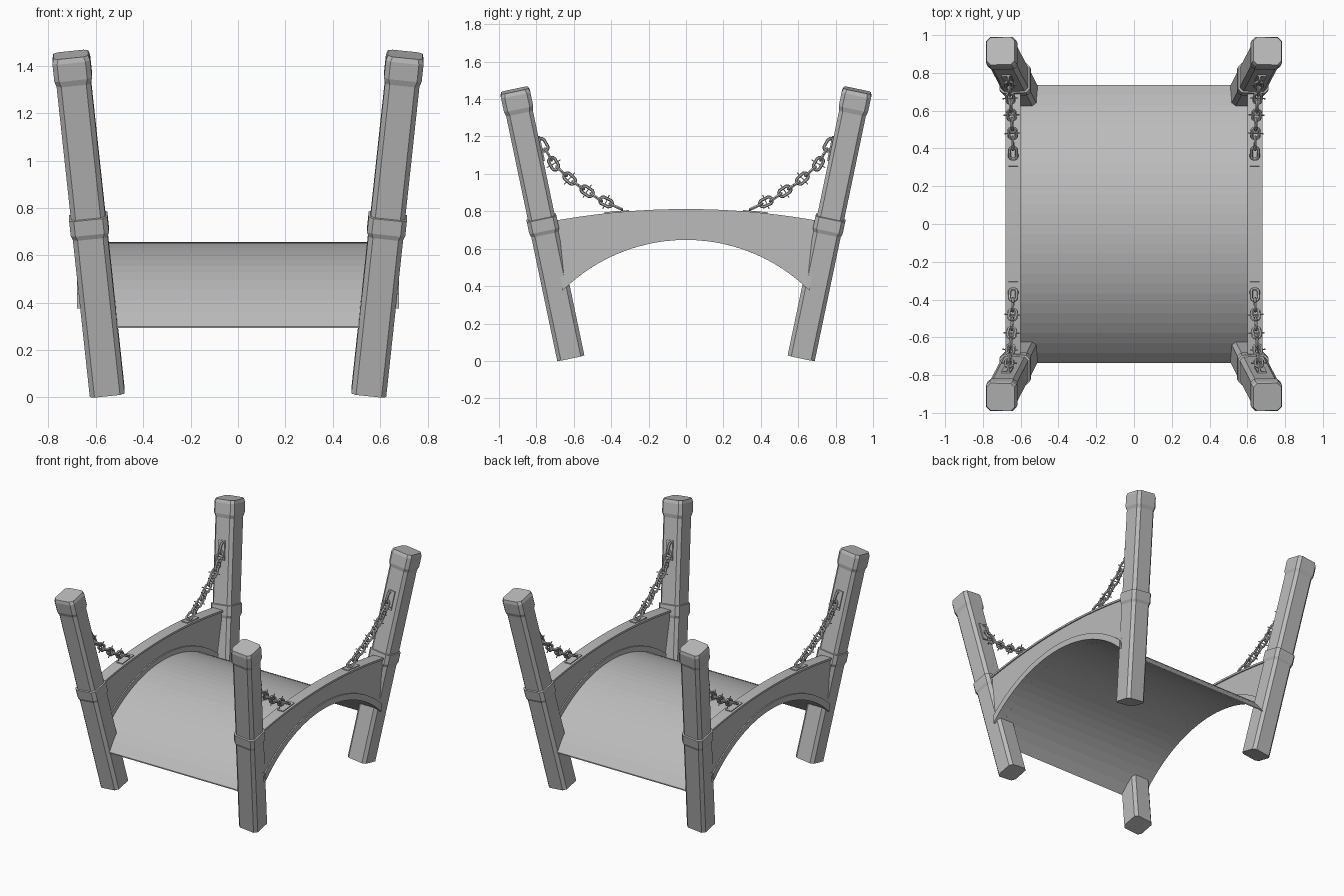
import bpy, bmesh, math
from mathutils import Vector, Matrix

cube = bpy.data.objects.get("Cube")
if cube:
    bpy.data.objects.remove(cube)

stone = bpy.data.materials.new("grey stone")
stone.use_nodes = True
GREY = (0.5, 0.5, 0.5, 1)
stone.diffuse_color = GREY
stone.node_tree.nodes["Principled BSDF"].inputs["Base Color"].default_value = GREY


def finish(bm, name, smooth=None):
    bmesh.ops.recalc_face_normals(bm, faces=bm.faces)
    me = bpy.data.meshes.new(name)
    bm.to_mesh(me)
    bm.free()
    me.materials.append(stone)
    ob = bpy.data.objects.new(name, me)
    bpy.context.collection.objects.link(ob)
    if smooth:
        bpy.ops.object.select_all(action='DESELECT')
        ob.select_set(True)
        bpy.context.view_layer.objects.active = ob
        bpy.ops.object.shade_smooth_by_angle(angle=math.radians(smooth))
    return ob


def loft(bm, rings, closed=False):
    """Skin a list of point rings; cap the ends unless the loop closes."""
    vs = [[bm.verts.new(p) for p in r] for r in rings]
    n = len(vs[0])
    for i in range(len(vs) if closed else len(vs) - 1):
        a, b = vs[i], vs[(i + 1) % len(vs)]
        for j in range(n):
            k = (j + 1) % n
            bm.faces.new((a[j], a[k], b[k], b[j]))
    if not closed:
        bm.faces.new(vs[0])
        bm.faces.new(vs[-1])


def arc_z(y, half, end, crown):
    """Height of a circular arc through (0, crown) and (half, end)."""
    s = crown - end
    r = (half * half + s * s) / (2 * s)
    return crown - r + math.sqrt(r * r - y * y)


def deck_z(y):
    return arc_z(y, 0.735, 0.30, 0.655)


def top_z(y):
    return arc_z(y, 0.70, 0.75, 0.812)


def strip(name, x0, x1, half, low, high, steps=28, smooth=None):
    """Curved slab along y, between a lower and an upper height rule."""
    bm = bmesh.new()
    rings = []
    for i in range(steps + 1):
        t = 2 * i / steps - 1
        yl, yh = t * half[0], t * half[1]
        rings.append([(x0, yl, low(yl)), (x1, yl, low(yl)),
                      (x1, yh, high(yh)), (x0, yh, high(yh))])
    loft(bm, rings)
    return finish(bm, name, smooth)


# Leaning post frame
FOOT, HEAD = Vector((0.552, 0.617, 0.02)), Vector((0.706, 0.916, 1.447))
AXIS = (HEAD - FOOT).normalized()
SIDE = (Vector((1, 0, 0)) - AXIS * AXIS.x).normalized()
BACK = AXIS.cross(SIDE)
LENGTH = (HEAD - FOOT).length


def in_post(u, v, w):
    return FOOT + SIDE * u + BACK * v + AXIS * w


def post_ring(half, w, chamfer=0.02):
    c = half - chamfer
    return [in_post(u, v, w) for u, v in (
        (half, -c), (half, c), (c, half), (-c, half),
        (-half, c), (-half, -c), (-c, -half), (c, -half))]


def mirror_bm(bm, sx, sy):
    bmesh.ops.transform(bm, matrix=Matrix.Diagonal((sx, sy, 1, 1)), verts=bm.verts)


def add_box(bm, centre, rot, size):
    m = Matrix.Translation(centre) @ rot @ Matrix.Diagonal((*size, 1))
    bmesh.ops.create_cube(bm, size=1, matrix=m)


def frame(x, y, z):
    return Matrix((x, y, z)).transposed().to_4x4()


def add_link(bm, centre, along, wide, length, width, wire, pin):
    """Stadium-shaped chain link with a thin pointed pin across it."""
    normal = along.cross(wide)
    r = width / 2 - wire
    straight = length / 2 - wire - r
    rings = []
    for i in range(12):
        a = 2 * math.pi * (i + 0.5) / 12
        out = along * math.cos(a) + wide * math.sin(a)
        mid = centre + out * r + along * math.copysign(straight, math.cos(a))
        rings.append([mid + (out * math.cos(b) + normal * math.sin(b)) * wire
                      for b in (math.tau * j / 6 for j in range(6))])
    loft(bm, rings, closed=True)
    if pin:
        add_box(bm, centre, frame(along, wide, normal), (0.005, width * 1.5, 0.005))


# Chain path from the post down to the parapet
PATH = [Vector(p) for p in ((0.664, 0.765, 1.155), (0.658, 0.705, 1.05),
                            (0.65, 0.60, 0.955), (0.643, 0.48, 0.875), (0.64, 0.375, 0.825))]


def on_path(d):
    for a, b in zip(PATH, PATH[1:]):
        seg = (b - a).length
        if d <= seg or b is PATH[-1]:
            return a.lerp(b, d / seg), (b - a).normalized()
        d -= seg


PATH_LEN = sum((b - a).length for a, b in zip(PATH, PATH[1:]))
LINKS = 10

for sx, xn in ((1, "left"), (-1, "right")):
    for sy, yn in ((-1, "front"), (1, "back")):
        # Post with a collar at mid height and a cap
        bm = bmesh.new()
        loft(bm, [post_ring(h, w) for h, w in (
            (0.074, 0), (0.074, 0.68), (0.081, 0.70), (0.081, 0.765),
            (0.073, 0.768), (0.073, 1.345), (0.080, 1.37), (0.080, 1.445),
            (0.074, LENGTH))])
        mirror_bm(bm, sx, sy)
        finish(bm, f"{yn}_{xn}_post")

        # Chain with alternating links
        bm = bmesh.new()
        for i in range(LINKS):
            p, d = on_path(PATH_LEN * i / (LINKS - 1))
            flat = Vector((1, 0, 0))
            flat = (flat - d * flat.dot(d)).normalized()
            wide = d.cross(flat) if i % 2 == 0 else flat
            add_link(bm, p, d, wide, 0.088, 0.056, 0.0085, 0 < i < LINKS - 1)
        mirror_bm(bm, sx, sy)
        finish(bm, f"{yn}_{xn}_chain", 50)

        # Mounting plates on post and parapet
        bm = bmesh.new()
        add_box(bm, in_post(0, -0.075, 1.13), frame(SIDE, BACK, AXIS), (0.05, 0.012, 0.13))
        tilt = Matrix.Rotation(-0.09, 4, 'X')
        add_box(bm, Vector((0.64, 0.37, top_z(0.37))), tilt, (0.05, 0.13, 0.012))
        mirror_bm(bm, sx, sy)
        finish(bm, f"{yn}_{xn}_chain_plates")

    # Parapet wall, its coping, and the rim along the arch
    lo, hi = sorted((sx * 0.608, sx * 0.672))
    strip(f"{xn}_parapet", lo, hi, (0.66, 0.73), deck_z, lambda y: top_z(y) - 0.004)
    lo, hi = sorted((sx * 0.60, sx * 0.68))
    strip(f"{xn}_coping", lo, hi, (0.72, 0.72), lambda y: top_z(y) - 0.014, top_z, smooth=30)
    strip(f"{xn}_arch_rim", lo, hi, (0.66, 0.66), lambda y: deck_z(y) - 0.008,
          lambda y: arc_z(y, 0.64, 0.455, 0.69))

# Arched deck
strip("deck", -0.61, 0.61, (0.735, 0.735), lambda y: deck_z(y) - 0.008, deck_z)
